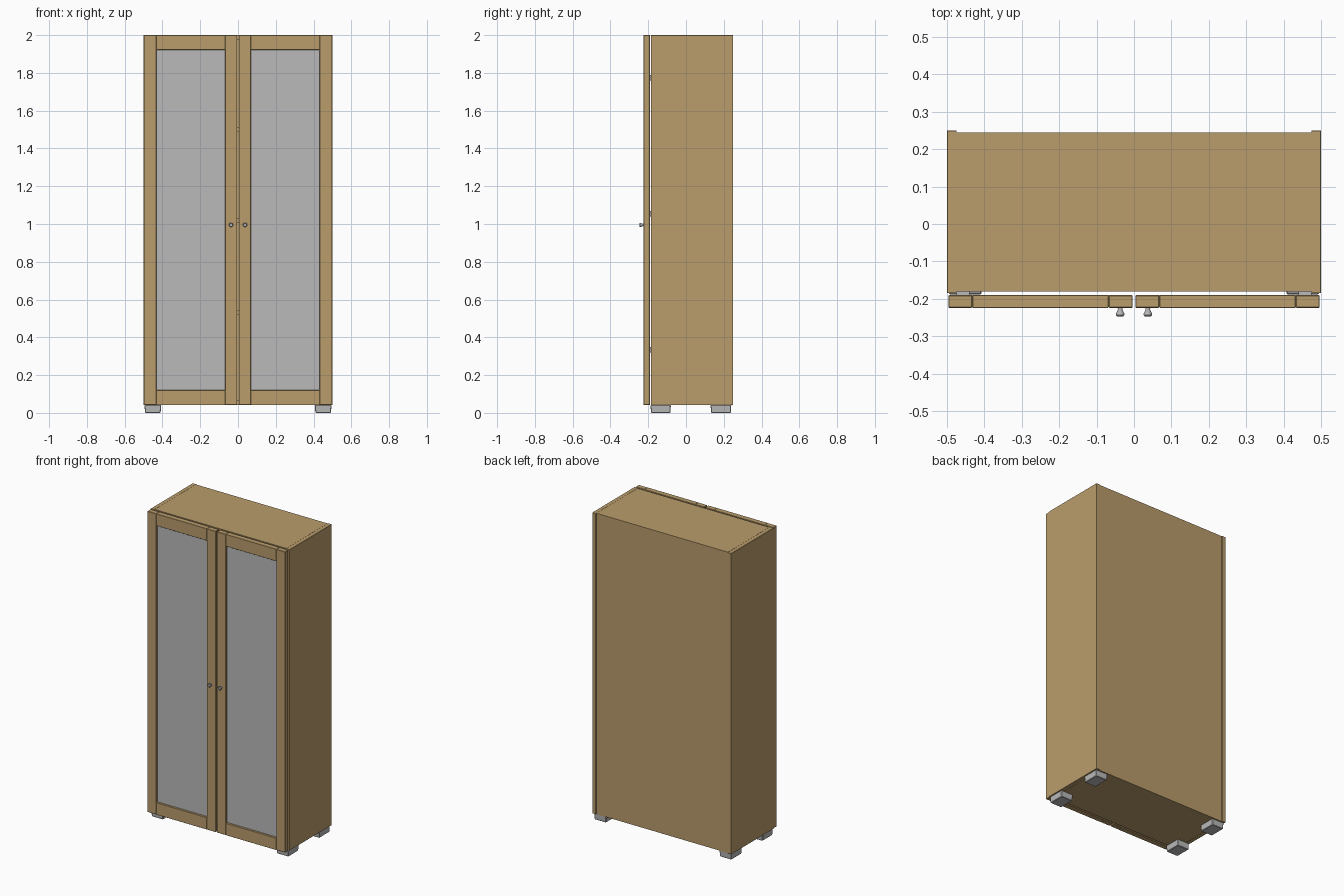
import bpy
from math import radians

cube = bpy.data.objects.get("Cube")
if cube:
    bpy.data.objects.remove(cube, do_unlink=True)


def make_material(name, rgb):
    mat = bpy.data.materials.new(name)
    mat.use_nodes = True
    colour = (*rgb, 1)
    mat.diffuse_color = colour
    mat.node_tree.nodes["Principled BSDF"].inputs["Base Color"].default_value = colour
    return mat


wood = make_material("oak wood", (0.49, 0.335, 0.15))
grey = make_material("light grey", (0.49, 0.49, 0.49))


def box(name, x, y, z, mat, bevel=0.0):
    """Box given by its (low, high) range on each axis."""
    spans = (x, y, z)
    bpy.ops.mesh.primitive_cube_add(size=1, location=[sum(s) / 2 for s in spans])
    ob = bpy.context.object
    ob.name = name
    ob.scale = [abs(s[1] - s[0]) for s in spans]
    bpy.ops.object.transform_apply(location=False, rotation=False, scale=True)
    ob.data.materials.append(mat)
    if bevel:
        mod = ob.modifiers.new("edge", "BEVEL")
        mod.width = bevel
        mod.segments = 1
    return ob


def span(side, a, b):
    return tuple(sorted((side * a, side * b)))


BASE, TOP = 0.042, 2.0
INNER = 0.474
DOOR_Y = (-0.224, -0.19)

# Carcass between the side panels
box("top_panel", (-INNER, INNER), (-0.18, 0.245), (TOP - 0.026, TOP), wood)
box("bottom_panel", (-INNER, INNER), (-0.18, 0.245), (BASE, BASE + 0.026), wood)
box("back_panel", (-INNER, INNER), (0.235, 0.245), (BASE + 0.026, TOP - 0.026), wood)
for i, z in enumerate((0.53, 1.02, 1.5)):
    box(f"shelf_{i + 1}", (-INNER, INNER), (-0.165, 0.235), (z - 0.013, z + 0.013), wood)

for side, label in ((1, "left"), (-1, "right")):
    box(f"{label}_side_panel", span(side, INNER, 0.5), (-0.185, 0.25),
        (BASE, TOP), wood, 0.001)

    # Door frame and pane
    for part, a, b in (("inner", 0.004, 0.068), ("outer", 0.432, 0.496)):
        box(f"{label}_door_{part}_stile", span(side, a, b), DOOR_Y,
            (BASE, TOP), wood, 0.002)
    for part, z in (("bottom", (BASE, 0.12)), ("top", (1.922, TOP))):
        box(f"{label}_door_{part}_rail", span(side, 0.068, 0.432), DOOR_Y,
            z, wood, 0.001)
    box(f"{label}_door_pane", span(side, 0.066, 0.434), (-0.21, -0.204),
        (0.118, 1.924), grey)

    # Feet narrowed slightly at the floor
    for part, y in (("front", (-0.188, -0.08)), ("back", (0.13, 0.24))):
        foot = box(f"{label}_{part}_foot", span(side, 0.407, 0.495), y, (0, BASE), grey, 0.003)
        for v in foot.data.vertices:
            if v.co.z < 0:
                v.co.x *= 0.94
                v.co.y *= 0.95

    # Flared knob with a domed front
    profile = [(0.007, -0.223), (0.006, -0.229), (0.011, -0.239),
               (0.0115, -0.243), (0.008, -0.247)]
    n = 24
    bpy.ops.mesh.primitive_circle_add(vertices=n, radius=1, fill_type='NOTHING')
    knob = bpy.context.object
    ring = [v.co.copy() for v in knob.data.vertices]
    verts = [(p.x * r, y, p.y * r) for r, y in profile for p in ring]
    faces = [(k * n + j, k * n + (j + 1) % n, (k + 1) * n + (j + 1) % n, (k + 1) * n + j)
             for k in range(len(profile) - 1) for j in range(n)]
    faces += [tuple(reversed(range(n))), tuple(range(len(verts) - n, len(verts)))]
    mesh = bpy.data.meshes.new(f"{label}_knob")
    mesh.from_pydata(verts, [], faces)
    knob.data = mesh
    knob.name = f"{label}_knob"
    knob.location = (side * 0.037, 0, 0.995)
    mesh.materials.append(grey)
    bpy.ops.object.mode_set(mode='EDIT')
    bpy.ops.mesh.select_all(action='SELECT')
    bpy.ops.mesh.normals_make_consistent(inside=False)
    bpy.ops.object.mode_set(mode='OBJECT')
    bpy.ops.object.shade_smooth_by_angle(angle=radians(40))

    # Hinges bridging door and side panel
    for i, z in enumerate((0.3, 1.02, 1.74)):
        box(f"{label}_hinge_{i + 1}", span(side, 0.44, INNER), (-0.192, -0.15),
            (z + 0.02, z + 0.05), grey)
